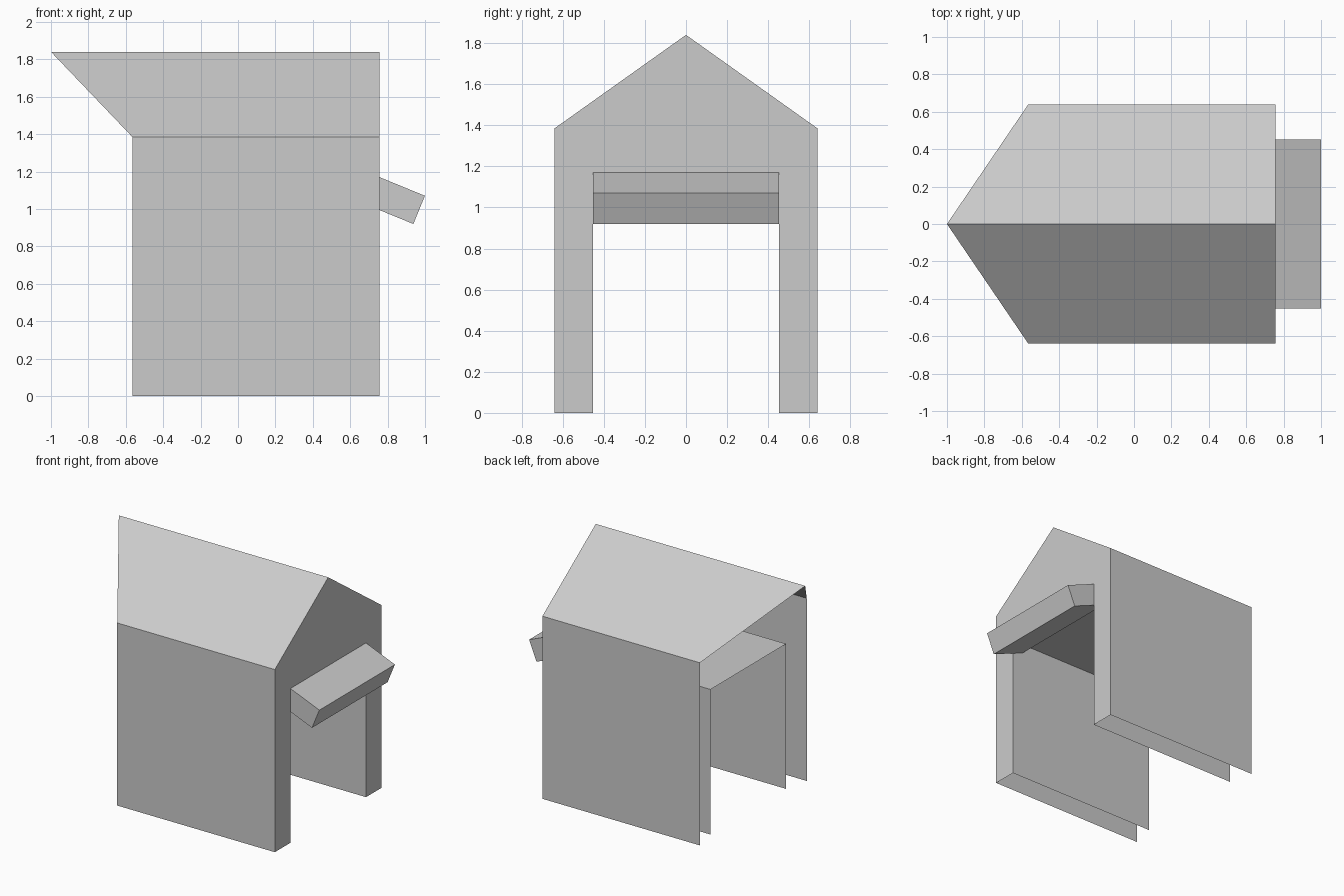
import bpy
import bmesh
import math

cube = bpy.data.objects.get("Cube")
if cube:
    bpy.data.objects.remove(cube, do_unlink=True)

grey = bpy.data.materials.new("plain grey")
grey.use_nodes = True
colour = (0.6, 0.6, 0.6, 1)
grey.diffuse_color = colour
grey.node_tree.nodes["Principled BSDF"].inputs["Base Color"].default_value = colour

FRONT, BACK, TIP, INNER_BACK = 0.757, -0.565, -1.0, -0.523
HALF, INNER = 0.64, 0.453
EAVE, RIDGE, CEILING = 1.385, 1.84, 1.10


def add_object(name, bm):
    mesh = bpy.data.meshes.new(name)
    bm.to_mesh(mesh)
    bm.free()
    mesh.materials.append(grey)
    obj = bpy.data.objects.new(name, mesh)
    bpy.context.collection.objects.link(obj)
    return obj


def sheet(name, *faces):
    """Thin open surface made of the given polygons."""
    bm = bmesh.new()
    for points in faces:
        bm.faces.new([bm.verts.new(p) for p in points])
    bmesh.ops.remove_doubles(bm, verts=bm.verts, dist=0.0001)
    return add_object(name, bm)


def wall(y, back, top):
    """Upright rectangle running front to back, facing the sign of y."""
    points = [(back, y, 0), (FRONT, y, 0), (FRONT, y, top), (back, y, top)]
    return points if y < 0 else points[::-1]


# Outer side walls
sheet("right_wall", wall(-HALF, BACK, EAVE))
sheet("left_wall", wall(HALF, BACK, EAVE))

# Pitched roof with the ridge overhanging the open end
slope = [(BACK, -HALF, EAVE), (FRONT, -HALF, EAVE), (FRONT, 0, RIDGE), (TIP, 0, RIDGE)]
sheet("roof", slope, [(x, -y, z) for x, y, z in reversed(slope)])

# Gable with the doorway cut out
outline = [(-HALF, 0), (-INNER, 0), (-INNER, CEILING), (INNER, CEILING),
           (INNER, 0), (HALF, 0), (HALF, EAVE), (0, RIDGE), (-HALF, EAVE)]
sheet("gable_wall", [(FRONT, y, z) for y, z in outline])

# Passage lining behind the doorway
sheet("passage_lining",
      wall(-INNER, INNER_BACK, CEILING)[::-1],
      wall(INNER, INNER_BACK, CEILING)[::-1],
      [(INNER_BACK, INNER, CEILING), (FRONT, INNER, CEILING),
       (FRONT, -INNER, CEILING), (INNER_BACK, -INNER, CEILING)])

# Tilted awning over the doorway
bm = bmesh.new()
bmesh.ops.create_cube(bm, size=1)
awning = add_object("awning", bm)
awning.scale = (0.295, 2 * INNER, 0.163)
awning.rotation_euler.y = math.radians(22.3)
awning.location = (0.832, 0, 1.051)
